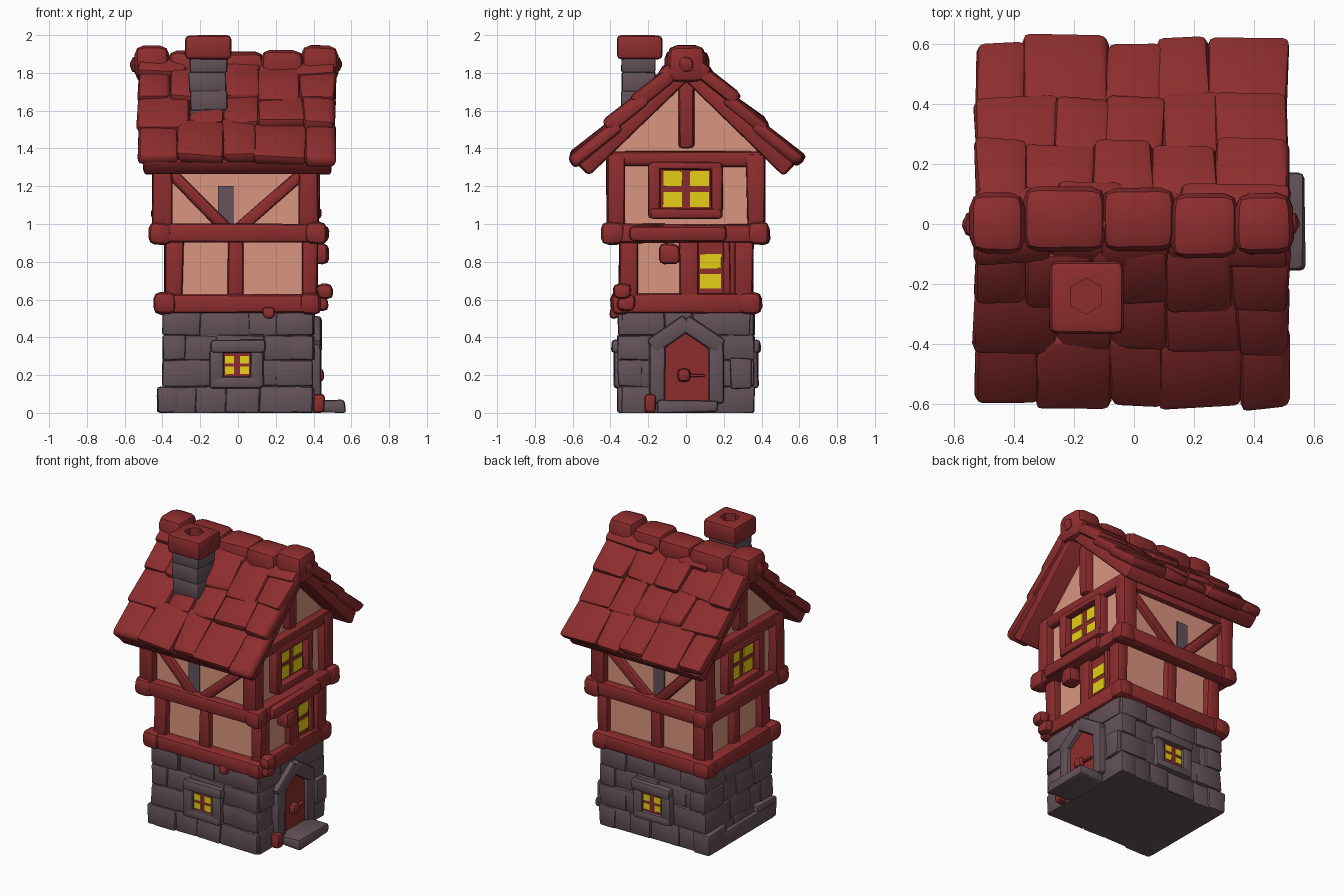
import bpy, bmesh, math, random
from mathutils import Matrix, Vector

if "Cube" in bpy.data.objects:
    bpy.data.objects.remove(bpy.data.objects["Cube"])
random.seed(7)


def material(name, rgb):
    m = bpy.data.materials.new(name)
    m.diffuse_color = (*rgb, 1)
    m.use_nodes = True
    m.node_tree.nodes["Principled BSDF"].inputs["Base Color"].default_value = m.diffuse_color
    return m


RED = material("red wood", (0.27, 0.026, 0.027))
STONE = material("grey stone", (0.125, 0.085, 0.10))
PLASTER = material("pink plaster", (0.70, 0.30, 0.21))
YELLOW = material("yellow glass", (0.80, 0.62, 0.008))


def box(x0, x1, y0, y1, z0, z1):
    return (Vector(((x0 + x1) / 2, (y0 + y1) / 2, (z0 + z1) / 2)),
            Vector((x1 - x0, y1 - y0, z1 - z0)), Matrix.Identity(3))


def on(face, u0, u1, z0, z1, d0, d1):
    """Box on a side wall: u runs along the wall, d is distance from the centre."""
    s = 1 if face[0] == '+' else -1
    a, b = sorted((s * d0, s * d1))
    return box(a, b, u0, u1, z0, z1) if face[1] == 'x' else box(u0, u1, a, b, z0, z1)


def beam(p, q, w, depth, axis):
    """Box from p to q, w wide, 'depth' thick along the given axis."""
    p, q, n = Vector(p), Vector(q), Vector(axis)
    d = (q - p).normalized()
    rot = Matrix((d, n.cross(d), n)).transposed()
    return ((p + q) / 2, Vector(((q - p).length, w, depth)), rot)


def finish(name, mat, bm):
    me = bpy.data.meshes.new(name)
    bmesh.ops.recalc_face_normals(bm, faces=bm.faces)
    bm.to_mesh(me)
    bm.free()
    me.materials.append(mat)
    ob = bpy.data.objects.new(name, me)
    bpy.context.collection.objects.link(ob)
    return ob


def part(name, mat, items, bev=0.018, jit=0.006):
    """One object made of rounded, slightly irregular blocks."""
    out = bmesh.new()
    for c, s, rot in items:
        bm = bmesh.new()
        bmesh.ops.create_cube(bm, size=1)
        for v in bm.verts:
            j = Vector([random.uniform(-jit, jit) for _ in range(3)])
            v.co = Vector([a * b for a, b in zip(v.co, s)]) + j
        if bev:
            bmesh.ops.bevel(bm, geom=bm.edges[:], offset=min(bev, min(s) * 0.42),
                            segments=2, profile=0.5, affect='EDGES', clamp_overlap=True)
        for v in bm.verts:
            v.co = rot @ v.co + c
            v.co.z = max(v.co.z, 0)
        tmp = bpy.data.meshes.new("tmp")
        bm.to_mesh(tmp)
        bm.free()
        out.from_mesh(tmp)
        bpy.data.meshes.remove(tmp)
    return finish(name, mat, out)


def prism_x(name, mat, pts, x0, x1):
    """Polygon in the y-z plane, extruded along x."""
    bm = bmesh.new()
    f = bm.faces.new([bm.verts.new((x0, y, z)) for y, z in pts])
    r = bmesh.ops.extrude_face_region(bm, geom=[f])
    for v in r['geom']:
        if isinstance(v, bmesh.types.BMVert):
            v.co.x = x1
    if not any(abs(g.normal.x) > 0.9 and g.calc_center_median().x < (x0 + x1) / 2 for g in bm.faces):
        bm.faces.new([v for v in bm.verts if v.co.x == x0])
    return finish(name, mat, bm)


def pieces(a, b, lo, hi):
    """Split a..b into spans of random width."""
    cuts = [a]
    while b - cuts[-1] > hi:
        cuts.append(cuts[-1] + random.uniform(lo, hi))
    if b - cuts[-1] < lo * 0.6 and len(cuts) > 1:
        cuts.pop()
    cuts.append(b)
    return list(zip(cuts, cuts[1:]))


# Stone ground floor: core, wall stones and corner stones
part("stone_core", STONE, [box(-0.38, 0.388, -0.34, 0.34, 0, 0.55)], 0, 0)
stones = []
rows = [(0, 0.14), (0.14, 0.28), (0.28, 0.41), (0.41, 0.535)]
for i, (z0, z1) in enumerate(rows):
    for face, half, d in (('-y', 0.38, 0.345), ('+y', 0.38, 0.345), ('-x', 0.34, 0.385), ('+x', 0.34, 0.392)):
        for a, b in pieces(-half, half, 0.14, 0.27):
            stones.append(on(face, a, b, z0, z1, d - 0.06, d + random.uniform(0, 0.016)))
    for sx in (-1, 1):
        for sy in (-1, 1):
            w, l = (0.2, 0.13) if i % 2 else (0.12, 0.2)
            cx = 0.425 if (sx < 0 and i == 0) else 0.398
            x, y = sx * (cx - w / 2), sy * (0.362 - l / 2)
            stones.append(box(x - w / 2, x + w / 2, y - l / 2, y + l / 2, z0, z1))
stones.append(box(-0.428, -0.3, -0.34, 0.34, 0, 0.1))
stones.append(box(0.36, 0.425, 0.235, 0.35, 0.13, 0.29))
part("wall_stones", STONE, stones, 0.012, 0.005)
part("door_step", STONE, [box(0.36, 0.57, -0.155, 0.17, 0, 0.07)])

# Door with pointed stone surround
prism_x("door", RED, [(-0.12, 0.05), (0.12, 0.05), (0.12, 0.33), (0.06, 0.39),
                      (0, 0.42), (-0.06, 0.39), (-0.12, 0.33)], 0.3, 0.415)
part("door_surround", STONE, [
    box(0.36, 0.44, -0.195, -0.11, 0.05, 0.38), box(0.36, 0.44, 0.12, 0.2, 0.05, 0.38),
    beam((0.4, -0.185, 0.35), (0.4, 0.012, 0.482), 0.09, 0.085, (1, 0, 0)),
    beam((0.4, 0.185, 0.35), (0.4, -0.012, 0.482), 0.09, 0.085, (1, 0, 0))], 0.018, 0.003)
part("door_knob", RED, [box(0.40, 0.455, -0.045, 0.025, 0.165, 0.235),
                        box(0.40, 0.435, 0.02, 0.1, 0.19, 0.205)], 0.025, 0.002)
part("door_post_stub", RED, [box(0.39, 0.46, -0.22, -0.16, 0, 0.1)])

# Ground floor windows, front and back
frame, back, glass = [], [], []
for f in ('-y', '+y'):
    frame += [on(f, -0.15, -0.075, 0.13, 0.34, 0.32, 0.382), on(f, 0.065, 0.135, 0.13, 0.34, 0.32, 0.382),
              on(f, -0.14, 0.13, 0.13, 0.19, 0.32, 0.385), on(f, -0.145, 0.145, 0.315, 0.385, 0.32, 0.395)]
    back.append(on(f, -0.09, 0.08, 0.17, 0.33, 0.32, 0.364))
    for u in (-0.07, 0.01):
        for z in (0.205, 0.262):
            glass.append(on(f, u, u + 0.048, z, z + 0.04, 0.363, 0.37))
part("ground_window_frames", STONE, frame, 0.018, 0.004)

# Plaster walls and gable
part("plaster_walls", PLASTER, [box(-0.345, 0.375, -0.315, 0.315, 0.53, 0.95),
                                box(-0.395, 0.375, -0.37, 0.375, 0.94, 1.37)], 0, 0)
prism_x("gable_wall", PLASTER, [(-0.40, 1.36), (0.40, 1.36), (0, 1.79)], -0.38, 0.365)

# Timber frame: ring beams with chunky corner joints
timber, joints = [], []
for z0, z1, xa, xb, y in ((0.53, 0.63, -0.43, 0.425, 0.385), (0.9, 1.0, -0.455, 0.455, 0.43)):
    for s in (-1, 1):
        yc = s * (y - 0.045)
        timber.append(box(xa, xb, yc - 0.045, yc + 0.045, z0, z1))
        for x in (xa + 0.045, xb - 0.045):
            joints.append(box(x - 0.06, x + 0.06, yc - 0.058, yc + 0.058, z0 - 0.01, z1 + 0.008))
    for x in (xa + 0.045, xb - 0.045):
        timber.append(box(x - 0.045, x + 0.045, -y + 0.04, y - 0.04, z0, z1))
part("ring_beams", RED, timber, 0.022)
part("beam_joints", RED, joints, 0.035, 0.008)

# Corner posts, middle posts and braces
posts, braces = [], []
for s in (-1, 1):
    y = s * 0.305
    for xa, xb in ((-0.39, -0.29), (0.345, 0.42)):
        posts.append(box(xa, xb, y - 0.05, y + 0.05, 0.6, 0.93))
    posts.append(box(-0.055, 0.03, s * 0.315 - 0.035, s * 0.315 + 0.035, 0.6, 0.93))
    y = s * 0.37
    for xa, xb in ((-0.45, -0.35), (0.325, 0.425)):
        posts.append(box(xa, xb, y - 0.05, y + 0.05, 0.97, 1.37))
    braces += [beam((-0.36, s * 0.375, 1.28), (-0.06, s * 0.375, 0.97), 0.065, 0.06, (0, 1, 0)),
               beam((0.355, s * 0.375, 1.28), (0.0, s * 0.375, 0.97), 0.065, 0.06, (0, 1, 0)),
               box(-0.4, 0.4, s * 0.375 - 0.035, s * 0.375 + 0.035, 1.29, 1.36)]
for f, d in (('-x', 0.44), ('+x', 0.42)):
    posts += [on(f, -0.40, 0.41, 1.305, 1.385, d - 0.1, d),
              on(f, -0.04, 0.045, 1.4, 1.8, d - 0.1, d - 0.005)]
posts += [on('-x', -0.04, 0.04, 0.6, 0.93, 0.32, 0.385), on('+x', -0.035, 0.065, 0.6, 0.93, 0.35, 0.415)]
part("posts", RED, posts, 0.02)
part("braces", RED, braces, 0.016)

# Upper gable windows and the side window
rims = []
for f, d in (('-x', 0.395), ('+x', 0.375)):
    back.append(on(f, -0.17, 0.17, 1.05, 1.31, d - 0.05, d + 0.018))
    rims += [on(f, -0.2, -0.135, 1.03, 1.32, d - 0.03, d + 0.06), on(f, 0.13, 0.195, 1.03, 1.32, d - 0.03, d + 0.06),
             on(f, -0.19, 0.19, 1.03, 1.082, d - 0.03, d + 0.065), on(f, -0.19, 0.19, 1.285, 1.33, d - 0.03, d + 0.06)]
    for u in (-0.12, 0.022):
        for z in (1.09, 1.2):
            glass.append(on(f, u, u + 0.1, z, z + 0.08, d + 0.016, d + 0.024))
back.append(on('+x', 0.03, 0.28, 0.62, 0.91, 0.35, 0.39))
rims.append(on('+x', 0.195, 0.235, 0.62, 0.91, 0.35, 0.408))
for z in (0.66, 0.765):
    glass.append(on('+x', 0.075, 0.186, z, z + 0.075, 0.388, 0.396))
part("window_rims", RED, rims, 0.016, 0.004)
part("window_backs", RED, back, 0, 0)
part("window_panes", YELLOW, glass, 0, 0.001)

# Grey stone patch between the braces
part("stone_patches", STONE, [on('-y', -0.105, -0.025, 1.0, 1.2, 0.37, 0.378),
                              on('+y', -0.105, -0.025, 1.0, 1.2, 0.37, 0.383)], 0, 0)

# Loose timber stubs on the door side
part("timber_stubs", RED, [
    box(0.38, 0.48, -0.14, -0.03, 0.79, 0.9), box(0.42, 0.5, -0.385, -0.29, 0.6, 0.69),
    box(0.42, 0.48, -0.3, 0.22, 0.91, 0.99), box(0.13, 0.2, -0.4, -0.35, 0.5, 0.56),
    box(0.41, 0.475, -0.36, -0.27, 0.54, 0.62)], 0.03, 0.008)

# Roof: two sloping slabs, each covered by four rows of overlapping tiles
A = math.radians(43.5)
slabs, tiles = [], []


def on_slope(s, x0, x1, t0, t1, h0, h1, tilt=0):
    """Box on the slope: t runs down from the apex, h is height off the surface."""
    def axes(a):
        return Vector((0, s * math.cos(a), -math.sin(a))), Vector((0, s * math.sin(a), math.cos(a)))
    d, n = axes(A)
    c = Vector(((x0 + x1) / 2, 0, 1.955)) + d * (t0 + t1) / 2 + n * (h0 + h1) / 2
    d, n = axes(A - tilt)
    return c, Vector((x1 - x0, t1 - t0, h1 - h0)), Matrix((Vector((s, 0, 0)), d, n)).transposed()


for s in (-1, 1):
    slabs.append(on_slope(s, -0.505, 0.495, 0.08, 0.855, -0.15, -0.055))
    for t0, t1 in ((0.15, 0.22), (0.21, 0.41), (0.40, 0.61), (0.60, 0.865)):
        for a, b in pieces(-0.525, 0.51, 0.16, 0.28):
            e = random.uniform(-0.025, 0.012)
            k = random.uniform(-0.01, 0.006)
            tiles.append(on_slope(s, a - 0.006, b + 0.006, t0 - 0.05, t1 + e, -0.085 + k, -0.014 + k, 0.10))
part("roof_slabs", RED, slabs, 0.02)
part("roof_tiles", RED, tiles, 0.026, 0.012)

# Ridge logs
part("ridge_logs", RED, [
    box(-0.55, -0.36, -0.1, 0.105, 1.75, 1.945), box(-0.37, -0.09, -0.09, 0.125, 1.74, 1.915),
    box(-0.11, 0.14, -0.09, 0.12, 1.74, 1.91), box(0.12, 0.35, -0.115, 0.1, 1.74, 1.92),
    box(0.34, 0.53, -0.1, 0.105, 1.75, 1.945), box(-0.57, 0.55, -0.045, 0.045, 1.8, 1.89)], 0.05, 0.006)

# Chimney: stacked stones and a hollow cap
part("chimney_stack", STONE, [box(-0.257 + o, -0.058 + o, -0.342, -0.16, z, z + 0.105)
                              for z, o in ((1.5, 0), (1.6, 0.003), (1.7, -0.004), (1.8, 0.002))], 0.012, 0.004)
cap = part("chimney_cap", RED, [box(-0.282, -0.035, -0.365, -0.125, 1.87, 2.0)], 0.025, 0.002)
bpy.ops.mesh.primitive_cylinder_add(vertices=6, radius=0.06, depth=0.16, location=(-0.16, -0.24, 2.01))
cutter = bpy.context.object
cutter.name = "cap_hole_cutter"
cutter.hide_render = True
cutter.display_type = 'WIRE'
hole = cap.modifiers.new("hole", 'BOOLEAN')
hole.operation = 'DIFFERENCE'
hole.object = cutter

# Smooth shading with sharp edges kept
for ob in bpy.context.scene.objects:
    ob.select_set(ob != cutter)
bpy.context.view_layer.objects.active = cap
bpy.ops.object.shade_smooth_by_angle(angle=math.radians(40))
